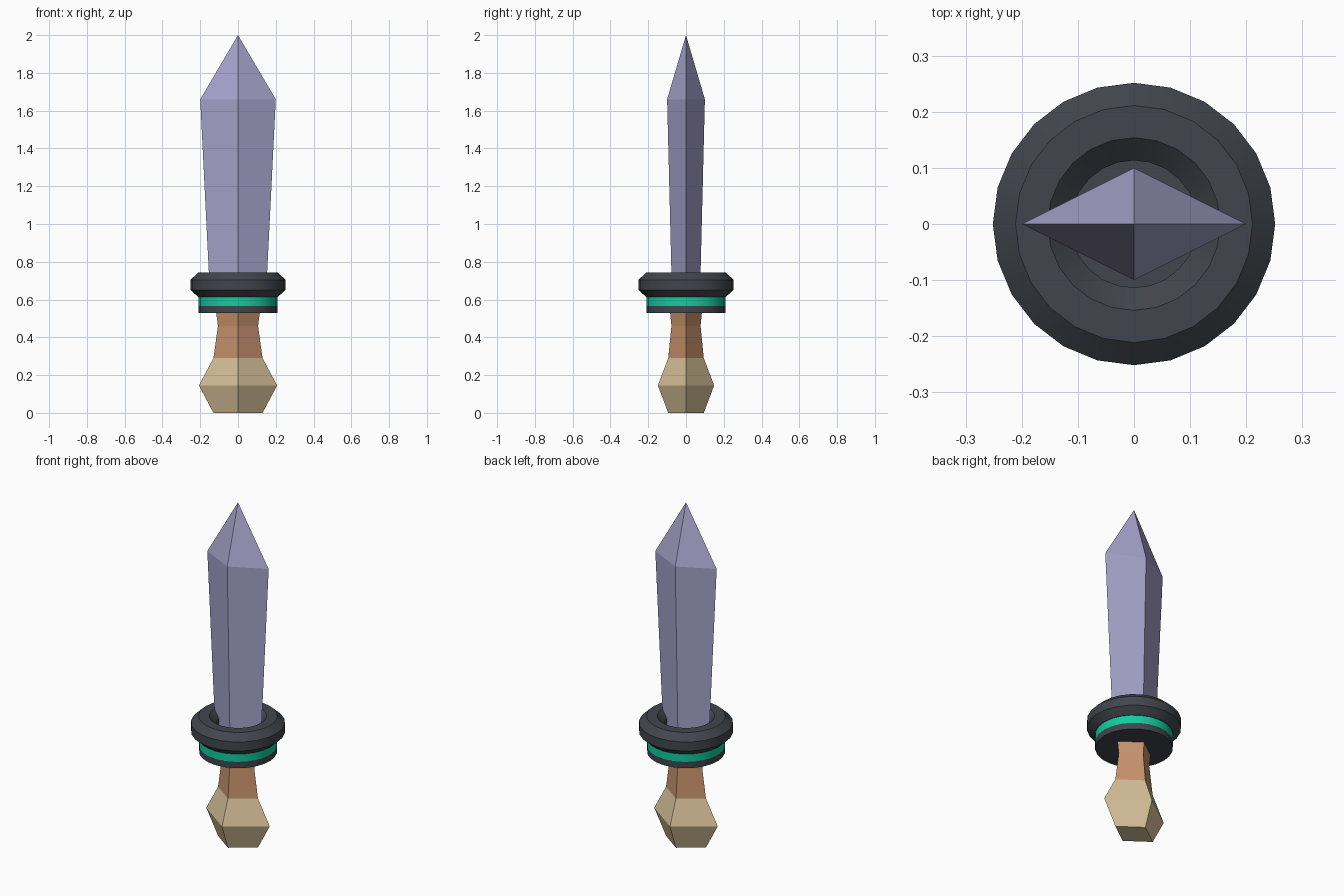
import bpy
import math

cube = bpy.data.objects.get("Cube")
if cube:
    bpy.data.objects.remove(cube, do_unlink=True)


def material(name, rgb):
    """Flat colour given as sRGB bytes, stored as linear values."""
    lin = [((c / 255 + 0.055) / 1.055) ** 2.4 for c in rgb] + [1]
    mat = bpy.data.materials.new(name)
    mat.use_nodes = True
    mat.diffuse_color = lin
    mat.node_tree.nodes["Principled BSDF"].inputs["Base Color"].default_value = lin
    return mat


STEEL = material("lilac steel", (167, 163, 203))
DARK = material("dark iron", (65, 70, 77))
GREEN = material("green enamel", (16, 205, 157))
LEATHER = material("brown leather", (198, 146, 108))
TAN = material("tan pommel", (214, 192, 152))


def loft(name, profile, sides, mats, closed=False, smooth=False):
    """Stack elliptical rings (half width, half depth, z) from bottom to top."""
    verts = []
    for rx, ry, z in profile:
        for i in range(sides):
            a = math.tau * i / sides
            verts.append((rx * math.cos(a), ry * math.sin(a), z))
    rows = len(profile)
    faces = []
    for r in range(rows if closed else rows - 1):
        low, high = r * sides, (r + 1) % rows * sides
        for i in range(sides):
            j = (i + 1) % sides
            faces.append((low + i, low + j, high + j, high + i))
    if not closed:
        faces.append(tuple(reversed(range(sides))))
        faces.append(tuple(range((rows - 1) * sides, rows * sides)))
    mesh = bpy.data.meshes.new(name)
    mesh.from_pydata(verts, [], faces)
    for mat in mats:
        mesh.materials.append(mat)
    obj = bpy.data.objects.new(name, mesh)
    bpy.context.collection.objects.link(obj)
    if smooth:
        mesh.shade_smooth()
        mesh.set_sharp_from_angle(angle=math.radians(30))
    return obj


# Blade: diamond section that widens, then closes to a point
blade = loft("blade", [(0.148, 0.074, 0.615), (0.2, 0.1, 1.66), (0, 0, 2)], 4, [STEEL])
# Merge the collapsed tip ring into one point
import bmesh
bm = bmesh.new()
bm.from_mesh(blade.data)
bmesh.ops.remove_doubles(bm, verts=bm.verts, dist=0.0001)
bm.to_mesh(blade.data)
bm.free()

# Guard ring: eight-sided section swept around the axis
section = []
for k in range(8):
    a = math.tau * (k + 0.5) / 8
    r = 0.1825 + 0.0705 * math.cos(a) / math.cos(math.pi / 8) * 0.98
    z = 0.678 + 0.064 * math.sin(a) / math.cos(math.pi / 8)
    section.append((r, r, z))
loft("guard_ring", section, 24, [DARK], closed=True, smooth=True)

# Guard collar: short drum with an enamel band
collar = loft("guard_collar", [(0.208, 0.208, z) for z in (0.53, 0.567, 0.617)],
              24, [DARK, GREEN], smooth=True)
for face in collar.data.polygons:
    if abs(face.normal.z) < 0.5 and face.center.z > 0.567:
        face.material_index = 1

# Grip and pommel: diamond sections
loft("grip", [(0.13, 0.094, 0.29), (0.106, 0.077, 0.46), (0.117, 0.085, 0.54)],
     4, [LEATHER])
loft("pommel", [(0.13, 0.094, 0), (0.207, 0.149, 0.145), (0.13, 0.094, 0.29)],
     4, [TAN])
